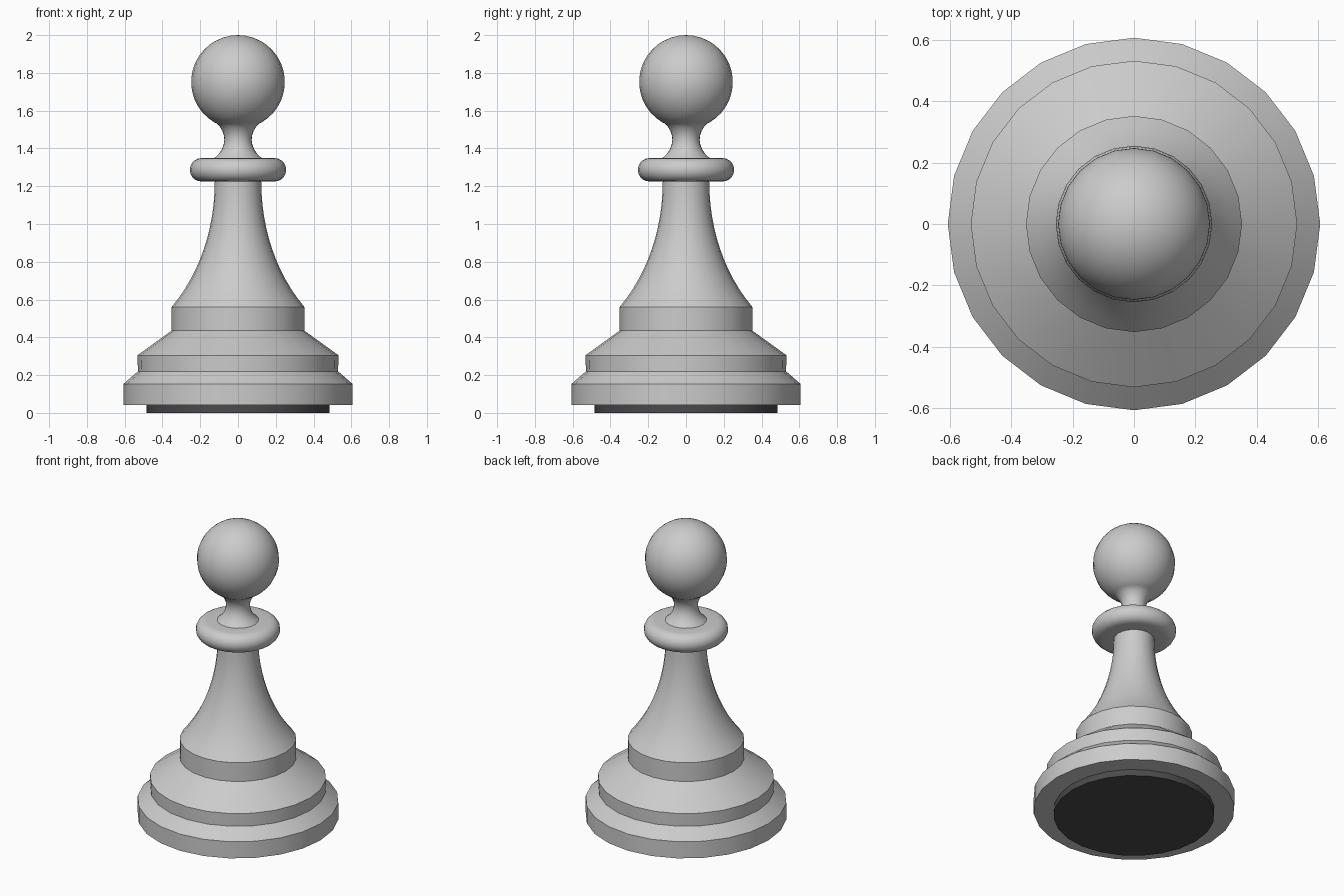
import bpy, bmesh
from math import sin, cos, pi, radians

if "Cube" in bpy.data.objects:
    bpy.data.objects.remove(bpy.data.objects["Cube"])

SIDES = 24


def lathe(name, profile):
    """Spin a bottom-to-top (radius, height) profile around z."""
    bm = bmesh.new()
    rings = []
    for r, z in profile:
        if r < 1e-5:
            rings.append([bm.verts.new((0, 0, z))] * SIDES)
        else:
            rings.append([bm.verts.new((r * cos(2 * pi * k / SIDES), r * sin(2 * pi * k / SIDES), z))
                          for k in range(SIDES)])
    for a, b in zip(rings, rings[1:]):
        for k in range(SIDES):
            n = (k + 1) % SIDES
            bm.faces.new(list(dict.fromkeys((a[k], a[n], b[n], b[k]))))
    mesh = bpy.data.meshes.new(name)
    bm.to_mesh(mesh)
    bm.free()
    obj = bpy.data.objects.new(name, mesh)
    bpy.context.collection.objects.link(obj)
    bpy.ops.object.select_all(action='DESELECT')
    obj.select_set(True)
    bpy.context.view_layer.objects.active = obj
    bpy.ops.object.shade_smooth_by_angle(angle=radians(28))
    return obj


def arc(cr, cz, rad, start, end, steps):
    """Circular arc of profile points, angles in degrees."""
    angles = [radians(start + (end - start) * i / steps) for i in range(steps + 1)]
    return [(max(0, cr + rad * cos(a)), cz + rad * sin(a)) for a in angles]


def bezier(p0, p1, p2, p3, steps):
    pts = []
    for i in range(steps + 1):
        t = i / steps
        w = ((1 - t) ** 3, 3 * t * (1 - t) ** 2, 3 * t * t * (1 - t), t ** 3)
        pts.append(tuple(sum(a * p[c] for a, p in zip(w, (p0, p1, p2, p3))) for c in (0, 1)))
    return pts


# Dark felt pad under the base
felt = lathe("felt_pad", [(0, 0), (0.485, 0), (0.485, 0.042)])
dark = bpy.data.materials.new("dark_felt")
dark.diffuse_color = (0.07, 0.07, 0.07, 1)
dark.use_nodes = True
dark.node_tree.nodes["Principled BSDF"].inputs["Base Color"].default_value = dark.diffuse_color
felt.data.materials.append(dark)

# Stepped base
lathe("base", [(0, 0.042), (0.607, 0.042), (0.607, 0.153), (0.53, 0.22), (0.532, 0.305),
               (0.352, 0.435), (0.352, 0.56)])

# Flared stem
lathe("stem", bezier((0.352, 0.56), (0.20, 0.74), (0.123, 0.98), (0.123, 1.225), 12))

# Collar with a rounded rim
lathe("collar", [(0.123, 1.225)] + arc(0.193, 1.287, 0.062, -90, 90, 10) + [(0.125, 1.349)])

# Pinched neck flowing into the round head
neck = bezier((0.125, 1.349), (0.055, 1.405), (0.058, 1.488), (0.115, 1.534), 8)
lathe("neck_and_head", neck + arc(0, 1.752, 0.248, -60, 90, 16))
